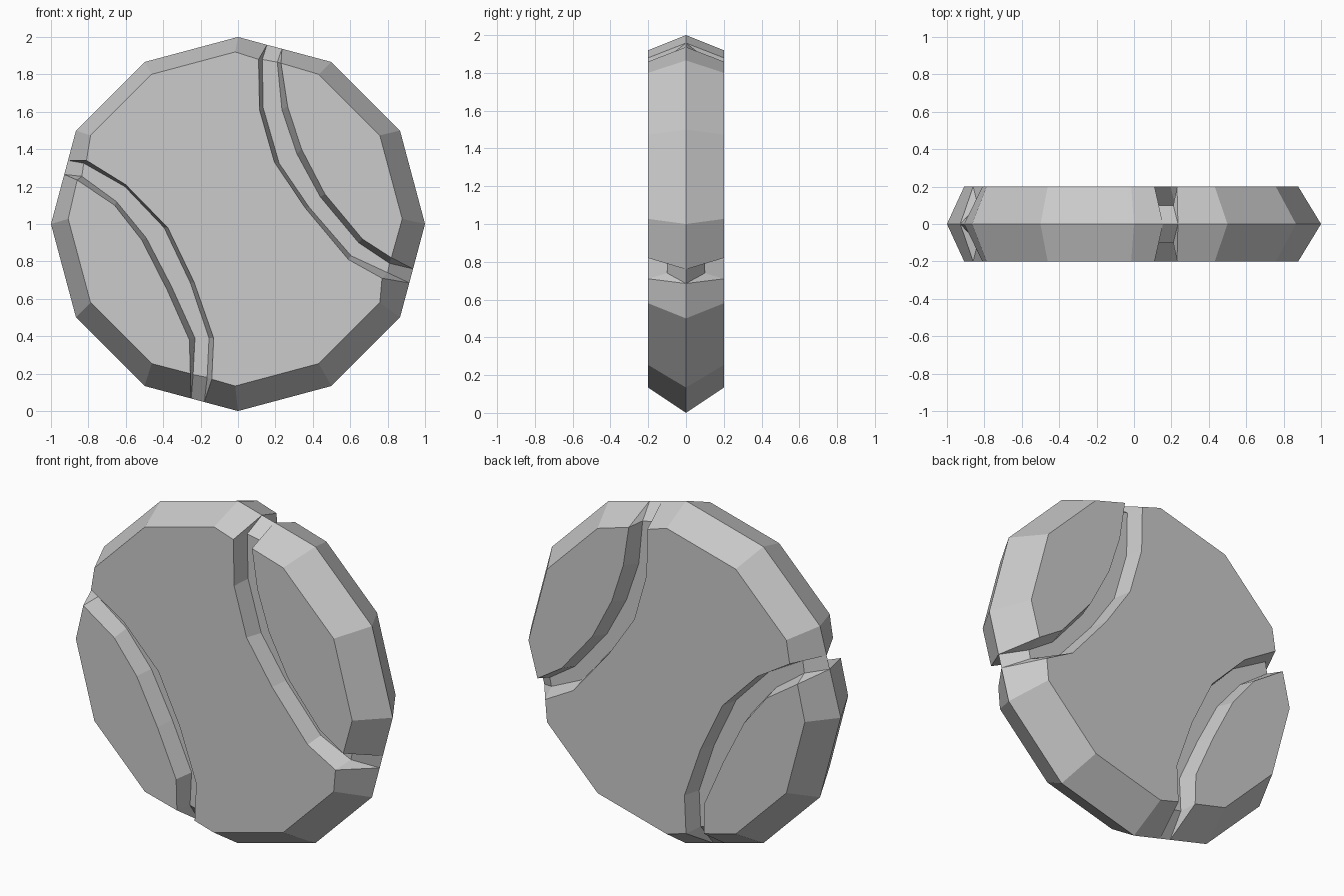
import bpy, bmesh
from math import sin, cos, pi

if "Cube" in bpy.data.objects:
    bpy.data.objects.remove(bpy.data.objects["Cube"])

HALF, FLOOR = -0.2, -0.1      # front face plane, groove floor plane

# Groove section lines: inner edge, floor edge, floor edge, outer edge (x, z)
right_groove = [
    [(.11, 1.88), (.115, 1.61), (.195, 1.33), (.36, 1.085), (.59, .81), (.77, .71)],
    [(.13, 1.88), (.135, 1.62), (.22, 1.325), (.38, 1.09), (.605, .83), (.80, .74)],
    [(.21, 1.865), (.235, 1.61), (.315, 1.375), (.44, 1.145), (.645, .90), (.81, .79)],
    [(.23, 1.86), (.265, 1.63), (.34, 1.40), (.465, 1.16), (.665, .92), (.82, .82)],
]
right_ridge = [[(.155, 1.958), (.916, .685)], [(.235, 1.937), (.936, .76)]]
left_groove = [
    [(-.81, 1.34), (-.60, 1.21), (-.375, .98), (-.235, .69), (-.13, .39), (-.14, .17)],
    [(-.825, 1.325), (-.605, 1.2), (-.395, .98), (-.255, .685), (-.155, .39), (-.165, .18)],
    [(-.835, 1.255), (-.65, 1.12), (-.49, .925), (-.355, .665), (-.23, .39), (-.24, .195)],
    [(-.86, 1.235), (-.66, 1.1), (-.515, .915), (-.38, .65), (-.26, .38), (-.255, .2)],
]
left_ridge = [[(-.909, 1.34), (-.929, 1.265)][:1] + [(-.18, .048)],
              [(-.929, 1.265), (-.25, .067)]]

bm = bmesh.new()


def verts(points, y):
    return [bm.verts.new((x, y, z)) for x, z in points]


def circle(r, cx, cz, y):
    return verts([(cx + r * sin(k * pi / 6), cz + r * cos(k * pi / 6)) for k in range(12)], y)


def strip(a, b):
    for i in range(len(a) - 1):
        bm.faces.new((a[i], a[i + 1], b[i + 1], b[i]))


def groove(lines, ridge):
    """Sloped walls and floor, running out to nothing at the rim ridge."""
    rows = [verts(p, y) for p, y in zip(lines, (HALF, FLOOR, FLOOR, HALF))]
    ra, rb = (verts(p, 0) for p in ridge)
    for a, b in zip(rows, rows[1:]):
        strip(a, b)
    for e in (0, -1):
        l1, l2, l3, l4 = (r[e] for r in rows)
        bm.faces.new((l1, l2, ra[e]))
        bm.faces.new((l2, l3, rb[e], ra[e]))
        bm.faces.new((l3, l4, rb[e]))
    return rows[0], rows[3], ra, rb


# Twelve-sided outlines: outer ridge and smaller flat face
ridge = circle(1, 0, 1, 0)
face = circle(.893, -.015, 1.027, HALF)
r_in, r_out, r_ra, r_rb = groove(right_groove, right_ridge)
l_in, l_out, l_ra, l_rb = groove(left_groove, left_ridge)


def rim(start, ks, end):
    strip([start[0]] + [face[k] for k in ks] + [end[0]],
          [start[1]] + [ridge[k] for k in ks] + [end[1]])


# Sloped rim between groove ends
rim((r_out[0], r_rb[0]), (1, 2, 3), (r_out[-1], r_rb[-1]))
rim((r_in[-1], r_ra[-1]), (4, 5, 6), (l_in[-1], l_ra[-1]))
rim((l_out[-1], l_rb[-1]), (7, 8, 9), (l_out[0], l_rb[0]))
rim((l_in[0], l_ra[0]), (10, 11, 0), (r_in[0], r_ra[0]))

# Three flat panels of the face
bm.faces.new(face[1:4] + r_out[::-1])
bm.faces.new(face[4:7] + l_in[::-1] + face[10:] + face[:1] + r_in)
bm.faces.new(face[7:10] + l_out)

# Back half mirrors the front
bmesh.ops.mirror(bm, geom=bm.verts[:] + bm.edges[:] + bm.faces[:], axis='Y', merge_dist=1e-4)
bmesh.ops.remove_doubles(bm, verts=bm.verts[:], dist=1e-4)
bmesh.ops.recalc_face_normals(bm, faces=bm.faces[:])

mesh = bpy.data.meshes.new("grooved_disc")
bm.to_mesh(mesh)
bm.free()
bpy.context.collection.objects.link(bpy.data.objects.new("grooved_disc", mesh))
